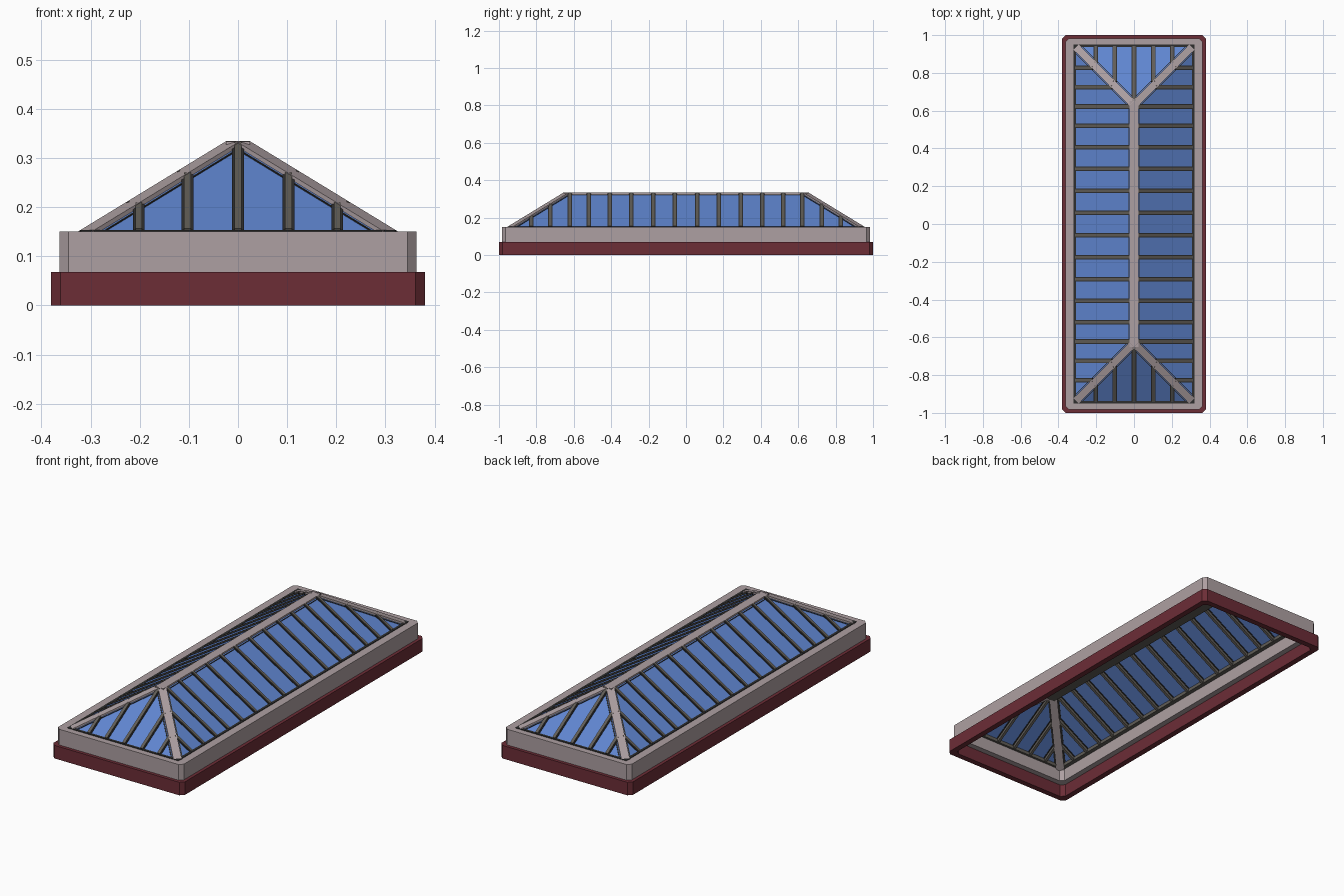
import bpy, bmesh
from mathutils import Vector

if "Cube" in bpy.data.objects:
    bpy.data.objects.remove(bpy.data.objects["Cube"])


def material(name, rgb):
    m = bpy.data.materials.new(name)
    m.diffuse_color = (*rgb, 1)
    m.use_nodes = True
    m.node_tree.nodes["Principled BSDF"].inputs["Base Color"].default_value = m.diffuse_color
    return m


MAROON = material("maroon", (0.15, 0.026, 0.037))
TAUPE = material("taupe", (0.42, 0.35, 0.36))
GLASS = material("blue_glass", (0.115, 0.235, 0.63))
GREY = material("bar_grey", (0.12, 0.11, 0.095))
DARK = material("dark_seal", (0.027, 0.027, 0.027))

EX, EY, EZ = 0.31, 0.94, 0.15    # eave of the hipped roof
SLOPE = 0.61


def finish(bm, name, mat):
    bmesh.ops.recalc_face_normals(bm, faces=bm.faces[:])
    me = bpy.data.meshes.new(name)
    bm.to_mesh(me)
    bm.free()
    ob = bpy.data.objects.new(name, me)
    bpy.context.collection.objects.link(ob)
    me.materials.append(mat)
    return ob


def ring(name, hx, hy, t, c, z0, z1, mat):
    """Rectangular ring with chamfered corners and wall thickness t."""
    def outline(x, y, z):
        pts = []
        for sx, sy in ((1, 1), (-1, 1), (-1, -1), (1, -1)):
            a = (sx * x, sy * (y - c), z)
            b = (sx * (x - c), sy * y, z)
            pts += [a, b] if sx * sy > 0 else [b, a]
        return [bm.verts.new(p) for p in pts]
    bm = bmesh.new()
    loops = [outline(hx, hy, z0), outline(hx, hy, z1),
             outline(hx - t, hy - t, z1), outline(hx - t, hy - t, z0)]
    for k in range(4):
        p, q = loops[k], loops[(k + 1) % 4]
        for i in range(8):
            j = (i + 1) % 8
            bm.faces.new((p[i], p[j], q[j], q[i]))
    return finish(bm, name, mat)


def add_beam(bm, a, b, width, top, bottom):
    """Bar from a to b, level across, reaching top/bottom along its normal."""
    a, b = Vector(a), Vector(b)
    d = (b - a).normalized()
    side = d.cross(Vector((0, 0, 1))).normalized()
    up = side.cross(d)
    ends = []
    for p in (a, b):
        ends.append([bm.verts.new(p + side * s * width / 2 + up * h)
                     for s, h in ((-1, bottom), (1, bottom), (1, top), (-1, top))])
    p, q = ends
    bm.faces.new(p)
    bm.faces.new(q[::-1])
    for i in range(4):
        j = (i + 1) % 4
        bm.faces.new((p[i], p[j], q[j], q[i]))


def beams(name, segments, width, top, bottom, mat):
    bm = bmesh.new()
    for a, b in segments:
        add_beam(bm, a, b, width, top, bottom)
    return finish(bm, name, mat)


# Base and curb
ring("base_plinth", 0.38, 1.0, 0.03, 0.019, 0, 0.068, MAROON)
ring("curb", 0.363, 0.983, 0.043, 0.018, 0.066, EZ, TAUPE)
ring("eave_rail", 0.322, 0.952, 0.024, 0.004, 0.132, 0.149, GREY)
ring("eave_seal", 0.321, 0.951, 0.014, 0.002, 0.147, 0.153, DARK)

# Glass: four slopes
bm = bmesh.new()
D = 0.29
signs = ((1, 1), (-1, 1), (-1, -1), (1, -1))
low = [bm.verts.new((sx * EX, sy * EY, EZ)) for sx, sy in signs]
high = [bm.verts.new((sx * (EX - D), sy * (EY - D), EZ + SLOPE * D)) for sx, sy in signs]
for i in range(4):
    j = (i + 1) % 4
    bm.faces.new((low[i], low[j], high[j], high[i]))
glass = finish(bm, "roof_glass", GLASS)
solid = glass.modifiers.new("thickness", 'SOLIDIFY')
solid.thickness = 0.004
solid.offset = -1

# Glazing bars running up each slope
bars = []
for s in (1, -1):
    for y0 in (0.06, 0.176, 0.293, 0.407, 0.52, 0.622, 0.725, 0.828):
        for y in (y0, -y0):
            d = min(0.29, EY - y0 - 0.02)
            bars.append(((s * EX, y, EZ), (s * (EX - d), y, EZ + SLOPE * d)))
    for x in (-0.202, -0.103, 0, 0.103, 0.202):
        d = EX - abs(x) - 0.02
        bars.append(((x, s * EY, EZ), (x, s * (EY - d), EZ + SLOPE * d)))
beams("bar_seals", bars, 0.024, 0.003, -0.006, DARK)
beams("glazing_bars", bars, 0.014, 0.007, -0.02, GREY)

# Hip beams with dark seals beside them
hips = [((sx * EX, sy * EY, EZ), (sx * 0.01, sy * 0.64, 0.333)) for sx, sy in signs]
beams("hip_beams", hips, 0.04, 0.001, -0.03, TAUPE)
beams("hip_seals", hips, 0.056, -0.009, -0.018, DARK)

# Ridge beam
ridge = [((0, -0.65, 0.333), (0, 0.65, 0.333))]
beams("ridge_cap", ridge, 0.048, 0, -0.022, TAUPE)
beams("ridge_seal", ridge, 0.064, -0.011, -0.02, DARK)
beams("ridge_underside", ridge, 0.05, -0.018, -0.04, GREY)
